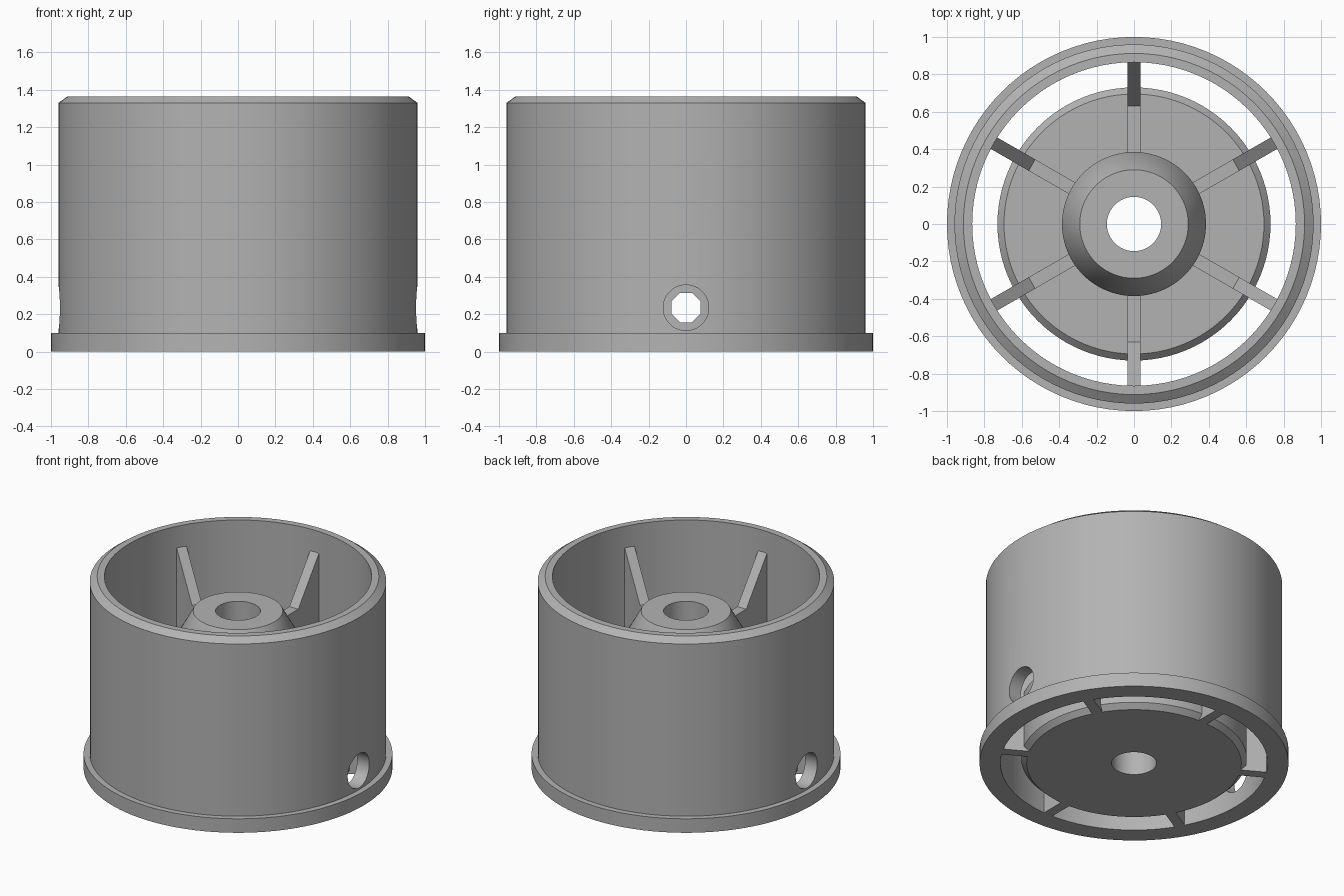
import bpy, bmesh, math
from mathutils import Matrix, Vector

if "Cube" in bpy.data.objects:
    bpy.data.objects.remove(bpy.data.objects["Cube"], do_unlink=True)

# Single plain grey
grey = bpy.data.materials.new("plain_grey")
grey.use_nodes = True
GREY = (0.45, 0.45, 0.45, 1)
grey.diffuse_color = GREY
grey.node_tree.nodes["Principled BSDF"].inputs["Base Color"].default_value = GREY

SEGMENTS = 96


def make_object(name, bm):
    bmesh.ops.recalc_face_normals(bm, faces=bm.faces[:])
    mesh = bpy.data.meshes.new(name)
    bm.to_mesh(mesh)
    bm.free()
    mesh.materials.append(grey)
    obj = bpy.data.objects.new(name, mesh)
    bpy.context.collection.objects.link(obj)
    return obj


def activate(obj):
    bpy.ops.object.select_all(action='DESELECT')
    obj.select_set(True)
    bpy.context.view_layer.objects.active = obj


def smooth(obj):
    activate(obj)
    bpy.ops.object.shade_smooth_by_angle(angle=math.radians(32))


def revolve(name, profile):
    """Turn a closed (radius, height) profile around the z axis."""
    bm = bmesh.new()
    rings = []
    for i in range(SEGMENTS):
        a = math.tau * i / SEGMENTS
        rings.append([bm.verts.new((r * math.cos(a), r * math.sin(a), z)) for r, z in profile])
    n = len(profile)
    for i in range(SEGMENTS):
        here, there = rings[i], rings[(i + 1) % SEGMENTS]
        for j in range(n):
            k = (j + 1) % n
            bm.faces.new((here[j], there[j], there[k], here[k]))
    return make_object(name, bm)


def drill(obj, radius, sides, height):
    """Cut a straight hole through the part along x."""
    bm = bmesh.new()
    turn = Matrix.Rotation(math.pi / 2, 4, 'Y') @ Matrix.Rotation(math.pi / sides, 4, 'Z')
    bmesh.ops.create_cone(bm, cap_ends=True, segments=sides, radius1=radius, radius2=radius,
                          depth=3, matrix=Matrix.Translation((0, 0, height)) @ turn)
    cutter = make_object("hole_cutter", bm)
    cutter.hide_render = True
    mod = obj.modifiers.new("hole", 'BOOLEAN')
    mod.object = cutter
    mod.operation = 'DIFFERENCE'
    mod.solver = 'EXACT'
    activate(obj)
    bpy.ops.object.modifier_apply(modifier=mod.name)
    bpy.data.objects.remove(cutter, do_unlink=True)


HOLE_Z = 0.235

# Outer shell with base flange and chamfered rim
shell = revolve("outer_shell", [
    (0.865, 0), (1, 0), (1, 0.1), (0.96, 0.1), (0.96, 1.33), (0.912, 1.365), (0.865, 1.365)])
drill(shell, 0.122, 32, HOLE_Z)
smooth(shell)

# Thick chamfered disc with tapered central hub and bore
hub = revolve("hub_and_disc", [
    (0.145, 0), (0.695, 0), (0.73, 0.035), (0.73, 0.435), (0.695, 0.47),
    (0.385, 0.47), (0.385, 0.95), (0.29, 1.12), (0.145, 1.12)])
drill(hub, 0.085, 8, HOLE_Z)
smooth(hub)

# Six radial ribs, rising towards the shell
rib_profile = [(0.37, 0.9), (0.63, 0.9), (0.872, 1.22), (0.872, 0),
               (0.685, 0), (0.685, 0.3), (0.37, 0.3)]
HALF = 0.035
for i in range(6):
    bm = bmesh.new()
    face = bm.faces.new([bm.verts.new((r, -HALF, z)) for r, z in rib_profile])
    grown = bmesh.ops.extrude_face_region(bm, geom=[face])
    moved = [v for v in grown["geom"] if isinstance(v, bmesh.types.BMVert)]
    bmesh.ops.translate(bm, verts=moved, vec=Vector((0, 2 * HALF, 0)))
    bm.transform(Matrix.Rotation(math.radians(30 + 60 * i), 4, 'Z'))
    make_object(f"rib_{i + 1}", bm)
